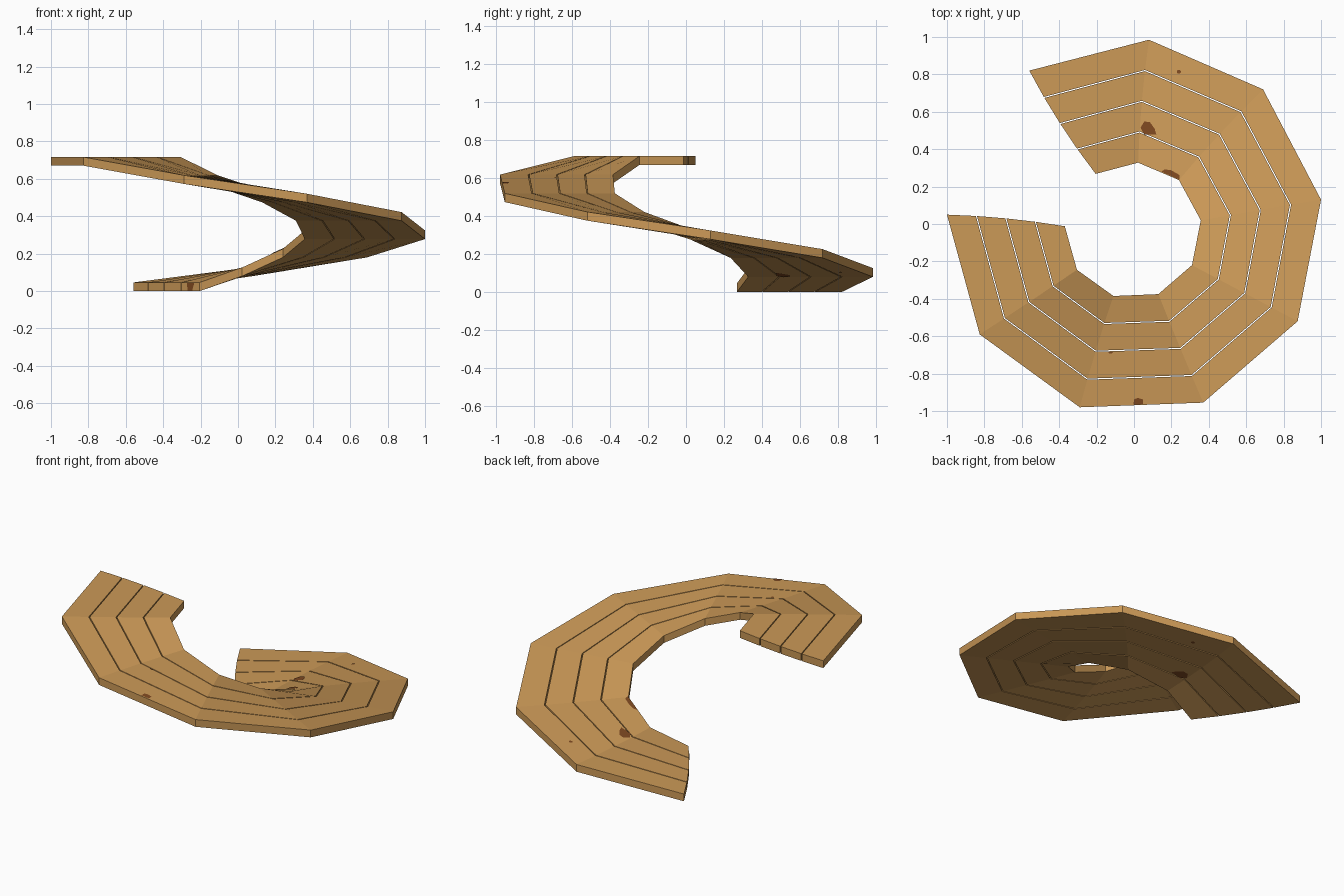
import bpy, bmesh, math
from mathutils import Vector
from mathutils.bvhtree import BVHTree

if "Cube" in bpy.data.objects:
    bpy.data.objects.remove(bpy.data.objects["Cube"])


def material(name, rgb):
    m = bpy.data.materials.new(name)
    m.diffuse_color = (*rgb, 1)
    m.use_nodes = True
    m.node_tree.nodes["Principled BSDF"].inputs["Base Color"].default_value = m.diffuse_color
    return m


WOOD = material("light wood", (0.60, 0.32, 0.096))
KNOT = material("dark knot", (0.215, 0.068, 0.015))
THICK, GAP, LANES = 0.046, 0.006, 4

# Plan-view rails of the ramp, from the low end to the high end
OUTER = [(-.56, .82), (.08, .985), (.69, .72), (1, .13), (.875, -.52),
         (.37, -.955), (-.29, -.98), (-.825, -.59), (-1, .05)]
MID = [(-.395, .537), (.042, .656), (.457, .48), (.675, .075), (.592, -.37),
       (.248, -.665), (-.205, -.68), (-.562, -.418), (-.685, .03)]
INNER = [(-.205, .268), (.022, .328), (.24, .235), (.357, .02), (.31, -.22),
         (.13, -.375), (-.11, -.385), (-.305, -.245), (-.37, -.012)]
# Underside heights: even climb, then a level last segment
HEIGHT = [0, .08, .18, .278, .376, .474, .573, .67, .67]


def rail_point(i, t, dz=0.0):
    """Point on cross-line i, t = 0 inner to 1 outer, on a curve through the rails."""
    a, m, b = (Vector(r[i]) for r in (INNER, MID, OUTER))
    p = a * (2 * (t - .5) * (t - 1)) + m * (4 * t * (1 - t)) + b * (2 * t * (t - .5))
    return Vector((p.x, p.y, HEIGHT[i] + dz))


def make_object(name, bm, mat):
    me = bpy.data.meshes.new(name)
    bm.to_mesh(me)
    me.materials.append(mat)
    ob = bpy.data.objects.new(name, me)
    bpy.context.collection.objects.link(ob)
    return ob


# Planks: one bent box-section strip per lane
trees = []
g = GAP / 2 / 0.64
for k in range(LANES):
    t0 = k / LANES + (g if k else 0)
    t1 = (k + 1) / LANES - (g if k < LANES - 1 else 0)
    bm = bmesh.new()
    rings = [[bm.verts.new(rail_point(i, t, dz))
              for t, dz in ((t0, 0), (t1, 0), (t1, THICK), (t0, THICK))]
             for i in range(len(OUTER))]
    for r, s in zip(rings, rings[1:]):
        for j in range(4):
            n = (j + 1) % 4
            bm.faces.new((r[j], r[n], s[n], s[j]))
    bm.faces.new(rings[0])
    bm.faces.new(rings[-1][::-1])
    bmesh.ops.recalc_face_normals(bm, faces=bm.faces)
    trees.append(BVHTree.FromBMesh(bm))
    make_object(f"ramp_plank_{k + 1}", bm, WOOD)
    bm.free()


def knot(name, outline, below=False):
    """Thin dark patch laid on the top or underside of the ramp."""
    d = -1 if below else 1
    bm = bmesh.new()
    vs = []
    for x, y in outline:
        hits = [h[0].z for h in (t.ray_cast(Vector((x, y, 2 * d)), Vector((0, 0, -d)))
                                 for t in trees) if h[0]]
        if hits:
            vs.append(bm.verts.new((x, y, hits[0] + d * .003)))
    if len(vs) > 2:
        f = bm.faces.new(vs)
        f.normal_update()
        if f.normal.z * d < 0:
            f.normal_flip()
        make_object(name, bm, KNOT)
    bm.free()


def disc(cx, cy, rx, ry, n=10):
    return [(cx + rx * math.cos(a * math.tau / n), cy + ry * math.sin(a * math.tau / n))
            for a in range(n)]


# Knots in the wood
large = [(.035, .515), (.055, .548), (.085, .545), (.11, .51), (.12, .478),
         (.09, .465), (.055, .478), (.035, .49)]
knot("large_knot_top", large)
knot("large_knot_under", large, True)
knot("inner_edge_knot", [(.145, .281), (.165, .292), (.20, .287), (.243, .262),
                         (.244, .237), (.238, .239)])
knot("outer_edge_knot", [(-.003, -.966), (.048, -.963), (.048, -.938), (.02, -.93),
                         (0, -.938)])
knot("small_knot_front", disc(-.125, -.685, .012, .009))
for below in (False, True):
    knot("small_knot_back", disc(.24, .814, .011, .011), below)

# Knot showing on the low end face of the inner plank
bm = bmesh.new()
a, b = rail_point(0, 0), rail_point(0, .25 - g)
out = Vector((-(b - a).y, (b - a).x, 0)).normalized()
if out.x > 0:
    out = -out
bm.faces.new([bm.verts.new(a.lerp(b, s) + out * .002 + Vector((0, 0, z)))
              for s, z in ((.4, .002), (.65, .002), (.7, .044), (.28, .044))])
f = next(iter(bm.faces))
f.normal_update()
if f.normal.dot(out) < 0:
    f.normal_flip()
make_object("end_knot", bm, KNOT)
bm.free()
